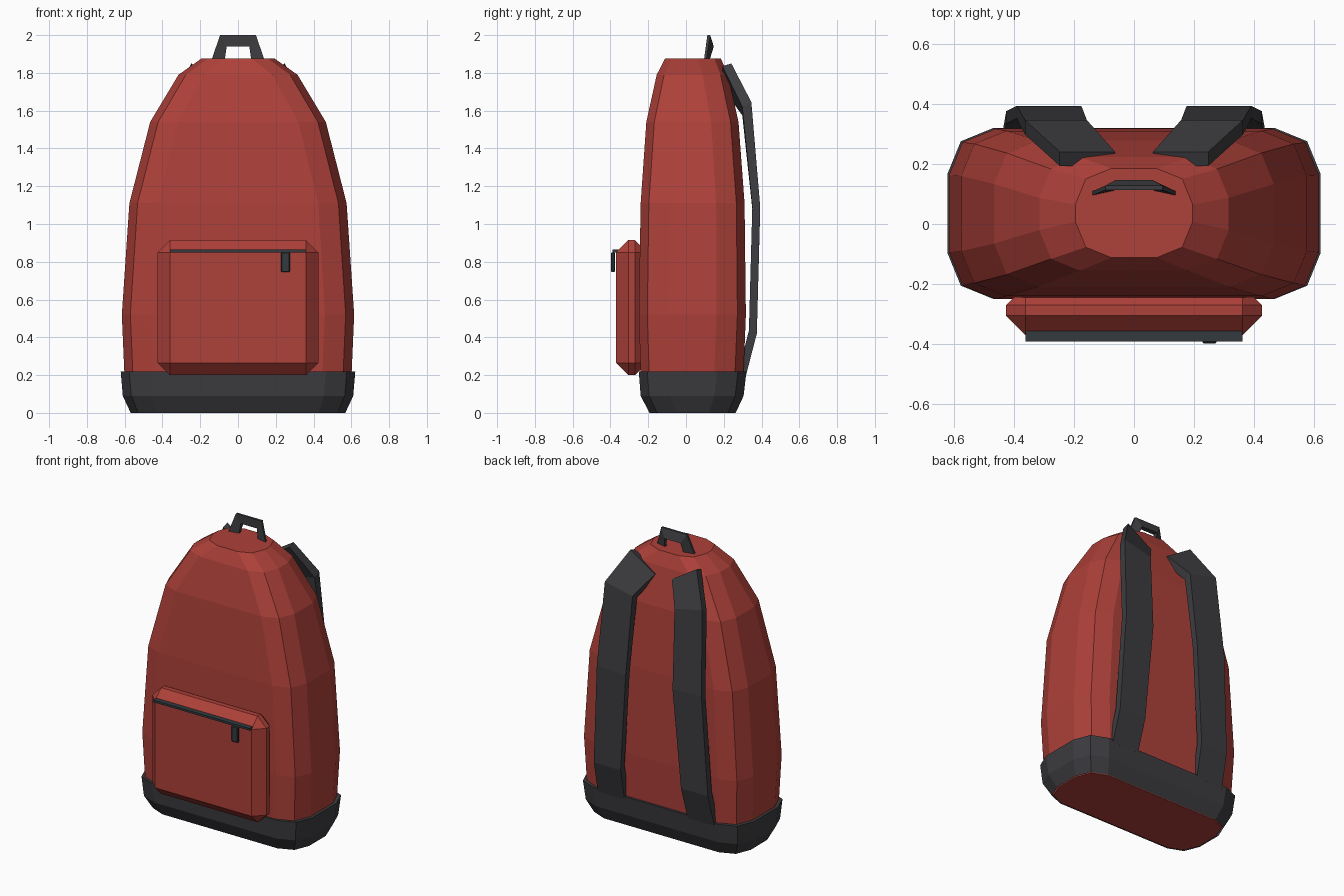
import bpy, bmesh
from mathutils import Vector

if "Cube" in bpy.data.objects:
    bpy.data.objects.remove(bpy.data.objects["Cube"])


def material(name, rgb):
    m = bpy.data.materials.new(name)
    m.diffuse_color = (*rgb, 1)
    m.use_nodes = True
    m.node_tree.nodes["Principled BSDF"].inputs["Base Color"].default_value = m.diffuse_color
    return m


RED = material("red fabric", (0.42, 0.052, 0.041))
DARK = material("charcoal webbing", (0.046, 0.046, 0.052))
ZIP = material("dark zip metal", (0.032, 0.042, 0.048))
CY = 0.035  # middle of the body in depth


def finish(bm, name, mat):
    bmesh.ops.recalc_face_normals(bm, faces=bm.faces)
    me = bpy.data.meshes.new(name)
    bm.to_mesh(me)
    bm.free()
    me.materials.append(mat)
    ob = bpy.data.objects.new(name, me)
    bpy.context.collection.objects.link(ob)
    return ob


def loft(name, mat, rings, cap_start=True, cap_end=True):
    """Skin a list of equal-length closed rings of points."""
    bm = bmesh.new()
    loops = [[bm.verts.new(p) for p in ring] for ring in rings]
    n = len(loops[0])
    for a, b in zip(loops, loops[1:]):
        for i in range(n):
            j = (i + 1) % n
            bm.faces.new((a[i], a[j], b[j], b[i]))
    if cap_start:
        bm.faces.new(loops[0][::-1])
    if cap_end:
        bm.faces.new(loops[-1])
    return finish(bm, name, mat)


def rounded_ring(z, w, front, back, r):
    """Twelve-sided rounded rectangle, two segments per corner."""
    cy, d, k = (front + back) / 2, (back - front) / 2, 0.29 * r
    corner = [(w, d - r), (w - k, d - k), (w - r, d)]
    pts = corner + [(-x, y) for x, y in corner[::-1]]
    pts += [(-x, -y) for x, y in corner] + [(x, -y) for x, y in corner[::-1]]
    return [(x, y + cy, z) for x, y in pts]


def box(name, mat, lo, hi, bevel=0):
    lo, hi = Vector(lo), Vector(hi)
    bm = bmesh.new()
    bmesh.ops.create_cube(bm, size=1)
    for v in bm.verts:
        v.co = (lo + hi) / 2 + v.co * (hi - lo)
    if bevel:
        bmesh.ops.bevel(bm, geom=bm.edges[:], offset=bevel, segments=1,
                        affect='EDGES')
    return finish(bm, name, mat)


# Main bag: z, half width, front y, back y, corner radius
loft("main_bag", RED, [rounded_ring(*s) for s in [
    (0.00, 0.560, -0.186, 0.256, 0.14),
    (0.09, 0.590, -0.228, 0.295, 0.15),
    (0.22, 0.602, -0.240, 0.305, 0.155),
    (0.52, 0.615, -0.250, 0.317, 0.155),
    (1.11, 0.575, -0.240, 0.310, 0.15),
    (1.54, 0.465, -0.210, 0.278, 0.145),
    (1.79, 0.315, -0.155, 0.222, 0.135),
    (1.875, 0.195, -0.112, 0.185, 0.12)]])

# Dark base band, an open shell with a narrow top rim
loft("base_band", DARK, [rounded_ring(*s) for s in [
    (0.00, 0.568, -0.193, 0.263, 0.14),
    (0.09, 0.610, -0.240, 0.305, 0.155),
    (0.22, 0.621, -0.250, 0.320, 0.155),
    (0.22, 0.595, -0.232, 0.298, 0.155)]], False, False)

# Front pocket with its zip
box("front_pocket", RED, (-0.425, -0.37, 0.20), (0.425, -0.205, 0.915), 0.065)
box("pocket_zip", ZIP, (-0.36, -0.39, 0.85), (0.36, -0.355, 0.864))
box("zip_pull", ZIP, (0.228, -0.397, 0.745), (0.275, -0.377, 0.85), 0.004)

# Top handle: sections of (outer x, z, y range) and (inner x, z, y range)
foot = [(0.14, 0.095, 1.868), (0.14, 0.108, 1.868),
        (0.07, 0.125, 1.868), (0.07, 0.110, 1.868)]
top = [(0.095, 0.113, 2.0), (0.095, 0.128, 2.0),
       (0.06, 0.147, 1.94), (0.06, 0.115, 1.94)]


def flip(ring):
    return [(-x, y, z) for x, y, z in ring]


loft("top_handle", DARK, [foot, top, flip(top), flip(foot)])

# Shoulder straps: inner x, outer x, z at inner edge, z at outer edge,
# outside y, and inward offset (dy, dz) of the underside
stations = [(0.063, 0.247, 1.735, 1.85, 0.240, -0.047, -0.015),
            (0.157, 0.363, 1.60, 1.645, 0.346, -0.048, -0.025),
            (0.175, 0.39, 1.08, 1.09, 0.393, -0.042, 0.0),
            (0.225, 0.425, 0.42, 0.42, 0.375, -0.042, 0.015),
            (0.235, 0.435, 0.20, 0.20, 0.318, -0.042, 0.015)]
strap = [[(a, y, za), (b, y, zb), (b, y + dy, zb + dz), (a, y + dy, za + dz)]
         for a, b, za, zb, y, dy, dz in stations]
loft("shoulder_strap_right", DARK, strap)
loft("shoulder_strap_left", DARK, [flip(r) for r in strap])
